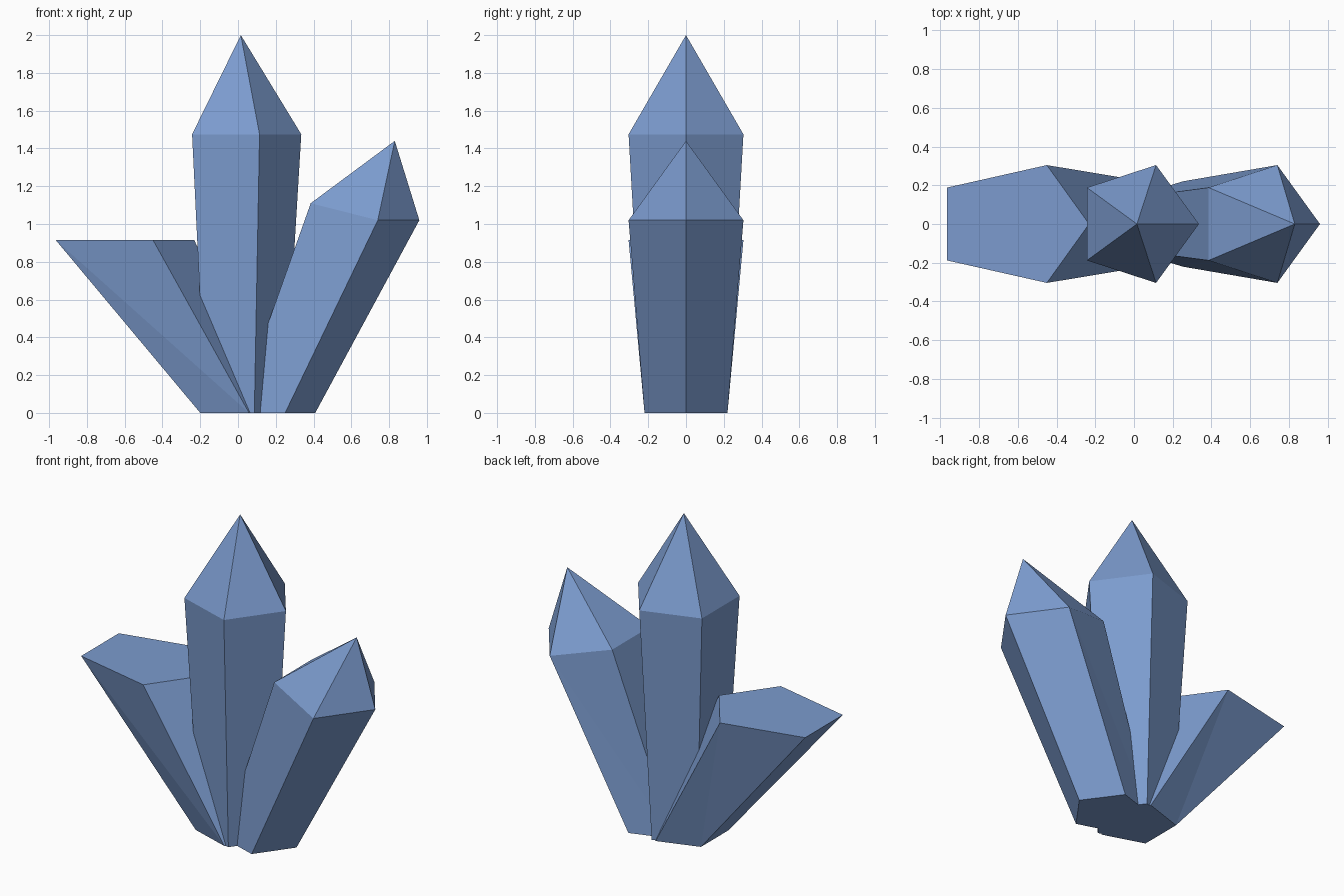
import bpy, bmesh
from math import cos, sin, pi

if "Cube" in bpy.data.objects:
    bpy.data.objects.remove(bpy.data.objects["Cube"])

mat = bpy.data.materials.new("blue_crystal")
mat.diffuse_color = (0.20, 0.33, 0.62, 1)
mat.use_nodes = True
mat.node_tree.nodes["Principled BSDF"].inputs["Base Color"].default_value = mat.diffuse_color

SIDES = 5
BASE_R = 0.231


def crystal(name, base_x, ring, tip=None):
    """Five-sided shard: regular base at z=0, given top ring, pointed or flat top."""
    bm = bmesh.new()
    angles = [2 * pi * i / SIDES for i in range(SIDES)]
    base = [bm.verts.new((base_x + BASE_R * cos(a), BASE_R * sin(a), 0)) for a in angles]
    top = [bm.verts.new(p) for p in ring]
    apex = bm.verts.new(tip) if tip else None
    for i in range(SIDES):
        j = (i + 1) % SIDES
        bm.faces.new((base[i], base[j], top[i]))
        bm.faces.new((base[j], top[j], top[i]))
        if apex:
            bm.faces.new((top[i], top[j], apex))
    if not apex:
        bm.faces.new(top)
    bm.faces.new(base[::-1])
    bmesh.ops.recalc_face_normals(bm, faces=bm.faces)
    mesh = bpy.data.meshes.new(name)
    bm.to_mesh(mesh)
    bm.free()
    mesh.materials.append(mat)
    obj = bpy.data.objects.new(name, mesh)
    bpy.context.collection.objects.link(obj)
    return obj


def ring(levels):
    """Pentagon ring from (x, z) of the nose, middle and rear corners, mirrored in y."""
    (x0, z0), (x1, z1), (x2, z2) = levels
    return [(x0, 0, z0), (x1, 0.304, z1), (x2, 0.188, z2),
            (x2, -0.188, z2), (x1, -0.304, z1)]


# Tall upright crystal
crystal("centre_crystal", 0.015,
        ring([(0.335, 1.475), (0.114, 1.475), (-0.243, 1.475)]), (0.015, 0, 2.0))
# Leaning crystal with a pointed tip
crystal("right_crystal", 0.178,
        ring([(0.96, 1.02), (0.74, 1.02), (0.385, 1.11)]), (0.83, 0, 1.44))
# Leaning crystal cut off flat
crystal("left_crystal", -0.013,
        ring([(-0.232, 0.915), (-0.45, 0.915), (-0.965, 0.915)]))
